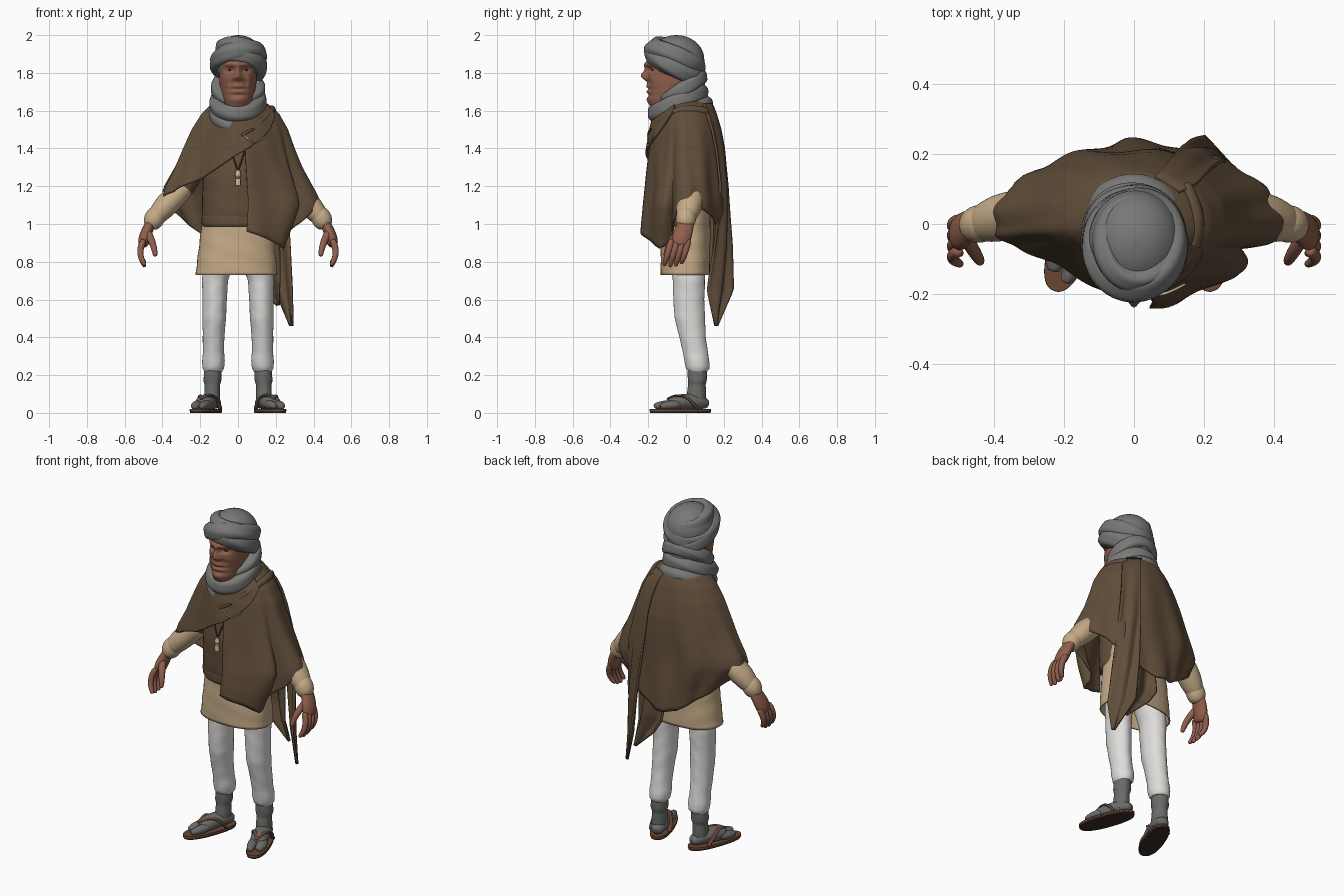
import bpy, bmesh
from math import sin, cos, pi, radians, exp, copysign
from mathutils import Vector, Matrix

cube = bpy.data.objects.get("Cube")
if cube:
    bpy.data.objects.remove(cube, do_unlink=True)


def material(name, r, g, b):
    color = [(c / 255) ** 2.2 for c in (r, g, b)] + [1]
    m = bpy.data.materials.new(name)
    m.use_nodes = True
    m.diffuse_color = color
    node = m.node_tree.nodes["Principled BSDF"]
    node.inputs["Base Color"].default_value = color
    node.inputs["Roughness"].default_value = 0.9
    return m


SKIN = material("weathered skin", 143, 95, 77)
GREY = material("grey wrap cloth", 119, 119, 118)
BROWN = material("brown wool", 97, 79, 61)
TAN = material("tan linen", 196, 169, 134)
WHITE = material("white cotton", 222, 220, 217)
SOCK = material("sock grey", 106, 106, 104)
LEATHER = material("sandal leather", 105, 72, 54)
SOLE = material("dark sole", 62, 48, 41)
IVORY = material("ivory", 208, 188, 150)
EYE = material("eye dark", 60, 40, 32)
IDENT = Matrix.Identity(4)


def interp(keys, x):
    """Linear lookup in keys sorted by their first value."""
    if x <= keys[0][0]:
        return keys[0][1:]
    for a, b in zip(keys, keys[1:]):
        if x <= b[0]:
            t = (x - a[0]) / (b[0] - a[0])
            return [p + (q - p) * t for p, q in zip(a[1:], b[1:])]
    return keys[-1][1:]


def grid(name, rows, mat, wrap=True, loop=False, cap=True, solid=0, sub=0, s=0, M=IDENT):
    """Skin rows of points; s mirrors the part and names its side."""
    bm = bmesh.new()
    vs = []
    for row in rows:
        line = []
        for p in row:
            q = M @ Vector(p)
            q.x *= s or 1
            line.append(bm.verts.new(q))
        vs.append(line)
    n, m = len(vs), len(vs[0])
    for i in range(n if loop else n - 1):
        for j in range(m if wrap else m - 1):
            a, b = vs[i], vs[(i + 1) % n]
            k = (j + 1) % m
            bm.faces.new((a[j], a[k], b[k], b[j]))
    if wrap and cap and not loop:
        bm.faces.new(vs[0])
        bm.faces.new(vs[-1])
    bmesh.ops.recalc_face_normals(bm, faces=bm.faces)
    for f in bm.faces:
        f.smooth = len(f.verts) == 4
    full = name + {0: "", 1: "_left", -1: "_right"}[s]
    me = bpy.data.meshes.new(full)
    bm.to_mesh(me)
    bm.free()
    me.materials.append(mat)
    ob = bpy.data.objects.new(full, me)
    bpy.context.collection.objects.link(ob)
    if solid:
        mod = ob.modifiers.new("thickness", "SOLIDIFY")
        mod.thickness, mod.offset = solid, 0
    if sub:
        mod = ob.modifiers.new("smooth", "SUBSURF")
        mod.levels = mod.render_levels = sub


def power(v, e):
    return copysign(abs(v) ** e, v)


def stack(name, keys, mat, e=1.0, steps=24, wrinkle=0, n=48, **kw):
    """Stacked ellipses; keys are (z, cx, cy, rx, ry), rising in z."""
    rows = []
    for i in range(steps + 1):
        z = keys[0][0] + (keys[-1][0] - keys[0][0]) * i / steps
        cx, cy, rx, ry = interp(keys, z)
        row = []
        for j in range(n):
            a = 2 * pi * j / n
            k = 1 + wrinkle * sin(60 * z + 4 * sin(a)) + wrinkle * sin(7 * a)
            row.append((cx + rx * k * power(sin(a), e), cy - ry * k * power(cos(a), e), z))
        rows.append(row)
    grid(name, rows, mat, **kw)


def tube(name, pts, radii, mat, flat=1.0, ref=(0, 1, 0), n=12, **kw):
    """Round limb along a path, with softened ends."""
    pts = [Vector(p) for p in pts]
    tan = [(pts[min(i + 1, len(pts) - 1)] - pts[max(i - 1, 0)]).normalized() for i in range(len(pts))]
    rings = list(zip(pts, tan, radii))
    r0, r1 = radii[0], radii[-1]
    rings.insert(0, (pts[0] - tan[0] * r0 * 0.5, tan[0], r0 * 0.6))
    rings.append((pts[-1] + tan[-1] * r1 * 0.5, tan[-1], r1 * 0.6))
    rows = []
    for p, t, r in rings:
        u = t.cross(Vector(ref)).normalized()
        v = u.cross(t)
        rows.append([p + u * r * cos(2 * pi * j / n) + v * r * flat * sin(2 * pi * j / n) for j in range(n)])
    grid(name, rows, mat, sub=2, **kw)


def coil(name, c, rx, ry, r, tilt, roll, tall=1.25):
    """Rolled cloth ring with soft spiral creases."""
    M = Matrix.Translation(c) @ Matrix.Rotation(radians(-tilt), 4, 'X') @ Matrix.Rotation(radians(roll), 4, 'Y')
    rows = []
    for i in range(72):
        a = 2 * pi * i / 72
        row = []
        for j in range(28):
            f = 2 * pi * j / 28
            k = r * (1 + 0.05 * cos(5 * f + 2 * a))
            row.append(((rx + k * cos(f)) * sin(a), -(ry + k * cos(f)) * cos(a), tall * k * sin(f)))
        rows.append(row)
    grid(name, rows, GREY, loop=True, M=M)


def ball(name, c, rx, ry, rz, mat, s=0):
    rows = [[(c[0] + rx * sin(f) * cos(a), c[1] + ry * sin(f) * sin(a), c[2] + rz * cos(f))
             for a in (2 * pi * j / 32 for j in range(32))]
            for f in (pi * (i + 0.2) / 20.4 for i in range(21))]
    grid(name, rows, mat, s=s)


# Head: stacked profile (z, half width, front, back) with soft sculpted bumps
profile = [(1.58, .05, .16, -.02), (1.62, .068, .188, 0), (1.66, .08, .198, .02), (1.70, .09, .2, .05),
           (1.75, .098, .2, .06), (1.80, .1, .202, .07), (1.86, .1, .204, .07), (1.90, .093, .195, .07),
           (1.95, .05, .14, .02)]
bumps = [  # x, z, spread x, spread z, push forward
    (0, 1.782, .012, .016, .026), (0, 1.815, .011, .028, .018), (.017, 1.772, .009, .009, .012),
    (.042, 1.845, .03, .01, .012), (.04, 1.815, .018, .011, -.014), (.06, 1.772, .02, .02, .009),
    (.04, 1.742, .008, .018, -.007), (0, 1.73, .034, .01, .01), (0, 1.714, .034, .004, -.009),
    (0, 1.70, .028, .008, .009), (0, 1.682, .03, .006, -.006), (0, 1.655, .03, .016, .011),
    (.04, 1.797, .016, .005, .006), (0, 1.865, .05, .004, -.004)]
rows = []
for i in range(71):
    z = 1.58 + .37 * i / 70
    w, front, back = interp(profile, z)
    row = []
    for j in range(112):
        a = 2 * pi * j / 112
        x = w * power(sin(a), .95)
        y = (back - front) / 2 - (back + front) / 2 * power(cos(a), .95)
        if cos(a) > 0:
            for bx, bz, sx, sz, d in bumps:
                for side in ((1, -1) if bx else (1,)):
                    y -= d * exp(-((x - bx * side) / sx) ** 2 / 2 - ((z - bz) / sz) ** 2 / 2)
        row.append((x, y, z))
    rows.append(row)
grid("head", rows, SKIN)
for s in (1, -1):
    ball("eye", (.04, -.174, 1.815), .014, .009, .005, EYE, s=s)

# Turban
ball("turban_crown", (.003, -.05, 1.87), .133, .147, .13, GREY)
coil("turban_lower_wrap", (.003, -.058, 1.84), .114, .133, .039, 28, 6)
coil("turban_cross_wrap", (.003, -.06, 1.876), .112, .131, .04, 21, -11)
coil("turban_upper_wrap", (.003, -.052, 1.92), .09, .112, .034, 14, 8)

# Neck scarf
stack("scarf_inner", [(1.5, 0, -.01, .11, .11), (1.62, 0, -.01, .10, .11), (1.77, 0, .02, .09, .08)], GREY)
coil("scarf_lower_wrap", (0, -.02, 1.575), .113, .133, .044, -27, 3)
coil("scarf_middle_wrap", (0, -.042, 1.64), .113, .134, .04, -27, -4)
coil("scarf_upper_wrap", (0, -.02, 1.715), .11, .118, .035, -36, 3)

# Cloak: section by height (z, right, left, front, back) and hem by angle from the front
section = [(.82, .22, .31, .25, .235), (.9, .25, .33, .25, .23), (1.0, .3, .385, .24, .222),
           (1.1, .37, .425, .225, .215), (1.15, .4, .41, .217, .212), (1.2, .385, .385, .21, .21),
           (1.3, .33, .335, .2, .207), (1.4, .285, .295, .19, .198), (1.5, .24, .26, .175, .18),
           (1.58, .19, .215, .155, .16), (1.63, .14, .16, .12, .14), (1.66, .09, .1, .08, .11)]
hem = [(6, .96), (30, .91), (46, .87), (56, .89), (66, .97), (80, 1.09), (100, 1.11), (130, 1.04), (150, .92),
       (175, .85), (200, .87), (225, .95), (245, 1.03), (270, 1.13), (285, 1.15), (300, 1.17), (330, 1.24),
       (360, 1.37), (385, 1.46), (405, 1.54), (418, 1.59)]
rows = []
for i in range(41):
    t = (i / 40) ** 1.2
    row = []
    for j in range(207):
        deg = 6 + 2 * j
        a = radians(deg)
        z = 1.66 + (interp(hem, deg)[0] - 1.66) * t
        xr, xl, yf, yb = interp(section, z)
        lift = .016 * min(1, max(0, (deg - 325) / 35))
        drop = min(1, max(0, (1.58 - z) * 2.2))
        fold = drop * (.006 * sin(13 * a + 5 * z) + .004 * sin(7 * a - 9 * z)) + lift
        tuck = 1 - .2 * drop * exp(-((deg - 63) / 9) ** 2)
        c = cos(a)
        if c > 0:
            # the front narrows quickly towards the arms
            mix = .7 if sin(a) > 0 else .45
            depth = (yf + fold) * (mix * c ** .8 + (1 - mix) * c ** 6)
        else:
            depth = (yb + fold) * power(c, 1.05)
        row.append((((xl if sin(a) > 0 else xr) + fold) * power(sin(a), .92) * tuck, -depth * tuck, z))
    rows.append(row)
grid("cloak", rows, BROWN, wrap=False, solid=.009)
tube("cloak_shoulder_fold", [(.06, -.175, 1.48), (.13, -.135, 1.55), (.175, -.06, 1.59), (.185, .02, 1.605),
                             (.15, .105, 1.595)], [.012, .02, .028, .03, .026], BROWN, ref=(1, 0, 0), flat=.8)


def ribbon(name, keys, steps=36, cols=14):
    """Hanging cloth between two edges; keys are (z, ax, ay, bx, by)."""
    rows = []
    for i in range(steps + 1):
        z = keys[0][0] + (keys[-1][0] - keys[0][0]) * i / steps
        ax, ay, bx, by = interp(keys, z)
        row = []
        for j in range(cols + 1):
            t = j / cols
            w = .13 * (bx - ax) * sin(3 * pi * t + 3 * z) * min(1, 1.7 - z)
            row.append((ax + (bx - ax) * t + w * .3, ay + (by - ay) * t + w, z))
        rows.append(row)
    grid(name, rows, BROWN, wrap=False, solid=.012)


ribbon("cloak_long_tail", [(.46, .275, .165, .29, .155), (.65, .195, .24, .29, .125), (.9, .165, .24, .28, .16),
                           (1.2, .135, .225, .255, .18), (1.4, .12, .205, .22, .155), (1.5, .105, .185, .2, .135),
                           (1.58, .085, .16, .175, .11), (1.635, .06, .135, .13, .09)])
ribbon("cloak_short_tail", [(.57, .205, .19, .22, .18), (.7, .06, .195, .23, .15), (.78, .01, .195, .23, .15),
                            (.95, 0, .175, .22, .15), (1.1, .02, .165, .2, .14)])

# Vest and tunic
stack("vest", [(1.0, 0, -.025, .185, .142), (1.06, 0, -.028, .19, .15), (1.25, 0, -.03, .185, .155),
               (1.4, 0, -.02, .18, .145), (1.56, 0, -.01, .14, .12)], BROWN, wrinkle=.005)
stack("vest_band", [(.985, 0, -.025, .184, .142), (1.0, 0, -.025, .192, .149), (1.035, 0, -.025, .193, .15),
                    (1.05, 0, -.025, .186, .145)], BROWN, steps=12)
stack("tunic", [(.73, -.008, 0, .212, .13), (.85, -.005, 0, .2, .13), (1.1, 0, 0, .175, .12)],
      TAN, e=.85, wrinkle=.006, cap=False, solid=.008)

# Pendant and clasp chain
for s in (1, -1):
    tube("pendant_cord", [(.045, -.18, 1.42), (.025, -.188, 1.35), (.002, -.197, 1.285)], [.004] * 3, LEATHER, s=s)
stack("pendant_bead", [(1.25, 0, -.2, .012, .01), (1.262, 0, -.2, .016, .013), (1.285, 0, -.2, .01, .01)], IVORY, n=16)
stack("pendant_charm", [(1.205, 0, -.2, .013, .009), (1.24, 0, -.2, .013, .009)], IVORY, n=16, e=.5)
tube("clasp_chain", [(.03, -.2, 1.475), (.055, -.205, 1.445), (.085, -.2, 1.425), (.115, -.188, 1.44),
                     (.145, -.172, 1.465)], [.004] * 5, IVORY, ref=(0, 0, 1))
tube("clasp_pin", [(.02, -.198, 1.47), (.05, -.196, 1.488), (.085, -.186, 1.505)], [.009, .008, .006],
     LEATHER, ref=(0, 0, 1))

# Arms, hands, legs and feet
for s in (1, -1):
    tube("vest_sleeve", [(.16, .04, 1.45), (.24, .04, 1.28), (.3, .035, 1.18)], [.058, .064, .068], BROWN, s=s)
    tube("sleeve", [(.28, .035, 1.2), (.335, .03, 1.145), (.39, .015, 1.09), (.44, 0, 1.03)],
         [.06, .066, .066, .05], TAN, flat=1.08, s=s)
    tube("cuff", [(.425, .004, 1.06), (.442, 0, 1.03), (.458, -.004, 1.0)], [.052, .058, .051], TAN, s=s)
    tube("hand", [(.448, 0, 1.03), (.472, -.004, .985), (.491, -.02, .94), (.502, -.033, .895)],
         [.029, .029, .034, .031], SKIN, flat=1.6, s=s)
    for k, name in enumerate(("index", "middle", "ring", "little")):
        y, drop = -.078 + .03 * k, (.008, 0, .004, .018)[k]
        tube(name + "_finger", [(.502, y, .91), (.52, y - .012, .865), (.515, y - .026, .82),
                                (.495, y - .036, .778 + drop)], [.018, .018, .016, .012], SKIN, s=s)
    tube("thumb", [(.48, -.035, .96), (.458, -.075, .915), (.443, -.098, .87), (.438, -.108, .835)],
         [.022, .02, .017, .013], SKIN, s=s)
    stack("trouser_leg", [(.22, .132, .062, .048, .05), (.235, .131, .062, .057, .062), (.27, .13, .058, .06, .066),
                          (.32, .13, .05, .056, .066), (.4, .13, .035, .057, .07), (.5, .126, .02, .062, .08),
                          (.6, .124, .015, .064, .082), (.7, .122, .015, .069, .085), (.9, .085, 0, .09, .1)],
          WHITE, steps=48, wrinkle=.007, s=s)
    stack("sock", [(.04, .137, .055, .04, .05), (.1, .137, .055, .042, .05), (.15, .136, .058, .041, .046),
                   (.17, .136, .06, .047, .05), (.2, .135, .06, .046, .052), (.24, .134, .06, .045, .049)],
          SOCK, wrinkle=.01, s=s)
    foot = dict(s=s, M=Matrix.Translation((.137, .06, 0)) @ Matrix.Rotation(radians(20), 4, 'Z'))
    up = (0, 0, 1)
    tube("sock_foot", [(0, .045, .05), (0, 0, .06), (0, -.07, .06), (0, -.14, .05)],
         [.036, .05, .052, .052], SOCK, flat=.85, ref=up, **foot)
    tube("sock_big_toe", [(-.023, -.12, .045), (-.027, -.18, .042), (-.023, -.225, .037)],
         [.029, .028, .02], SOCK, flat=.9, ref=up, **foot)
    tube("sock_small_toes", [(.023, -.12, .045), (.027, -.165, .04), (.023, -.205, .036)],
         [.033, .033, .023], SOCK, flat=.8, ref=up, **foot)
    stack("sandal_sole", [(0, 0, -.096, .058, .168), (.01, 0, -.096, .06, .17)], SOLE, e=.85, steps=2, **foot)
    stack("sandal_footbed", [(.01, 0, -.096, .061, .171), (.02, 0, -.096, .06, .17)],
          LEATHER, e=.85, steps=2, **foot)
    for side, name in ((1, "outer"), (-1, "inner")):
        tube("sandal_strap_" + name, [(side * .053, -.02, .022), (side * .049, -.06, .075), (side * .025, -.11, .098),
                                      (0, -.168, .074)], [.014, .014, .012, .009], LEATHER, flat=.6, ref=up, **foot)
